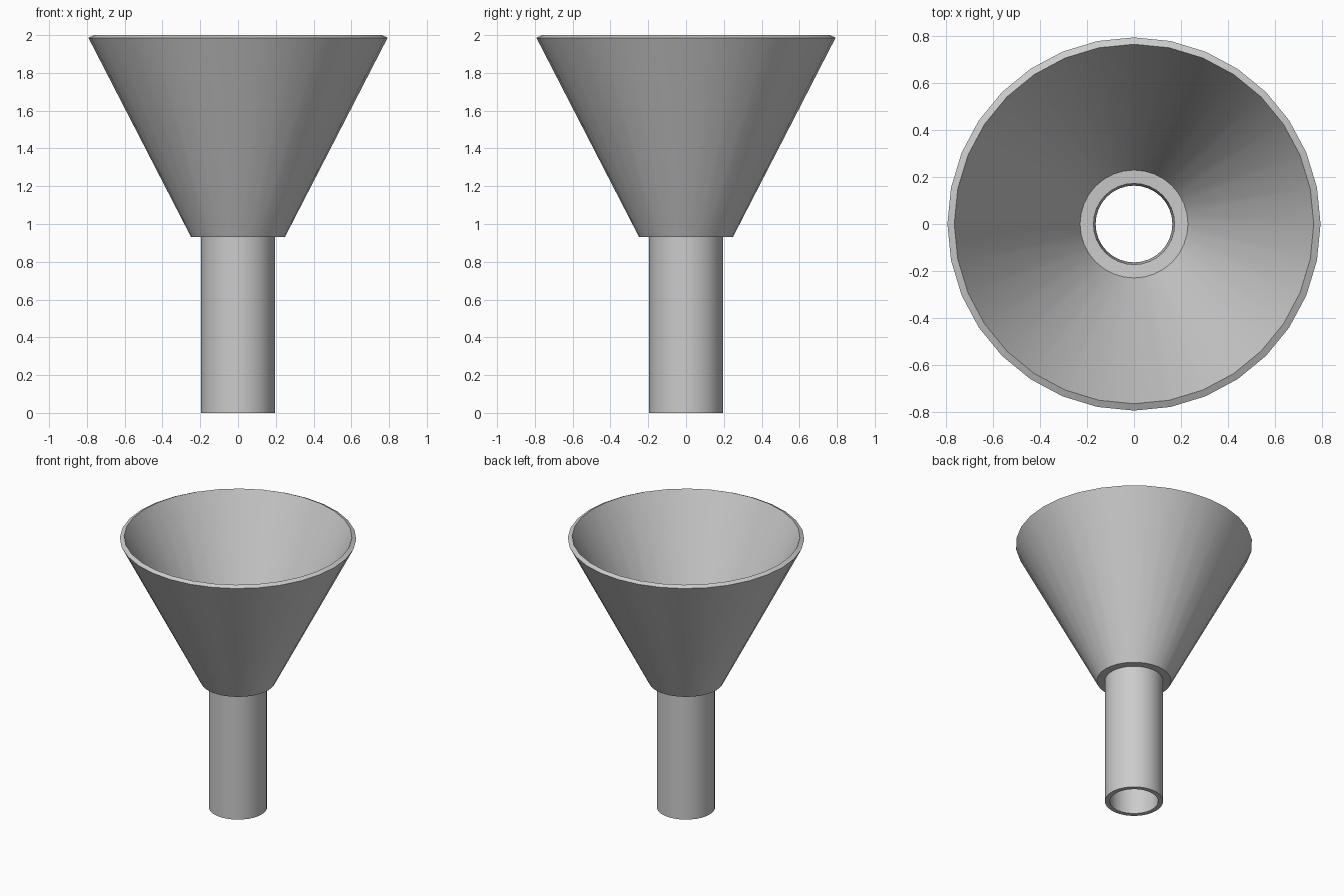
import bpy, bmesh, math

if "Cube" in bpy.data.objects:
    bpy.data.objects.remove(bpy.data.objects["Cube"])

SIDES = 32

# Closed wall section (radius, height): outside going up, then inside going down
section = [
    (0.195, 0.0), (0.195, 0.932), (0.249, 0.932), (0.792, 1.986),
    (0.763, 2.0), (0.229, 0.959), (0.172, 0.955), (0.163, 0.0),
]

# Funnel: cone and spout lathed as one thin-walled shell
bm = bmesh.new()
rings = []
for i in range(SIDES):
    a = 2 * math.pi * i / SIDES
    rings.append([bm.verts.new((r * math.cos(a), r * math.sin(a), z)) for r, z in section])
n = len(section)
for i in range(SIDES):
    a, b = rings[i], rings[(i + 1) % SIDES]
    for j in range(n):
        k = (j + 1) % n
        bm.faces.new((a[j], b[j], b[k], a[k]))
bmesh.ops.recalc_face_normals(bm, faces=bm.faces[:])

mesh = bpy.data.meshes.new("funnel")
bm.to_mesh(mesh)
bm.free()
funnel = bpy.data.objects.new("funnel", mesh)
bpy.context.collection.objects.link(funnel)

# Smooth walls with crisp rims and shoulder
bpy.context.view_layer.objects.active = funnel
funnel.select_set(True)
bpy.ops.object.shade_smooth_by_angle(angle=math.radians(30))
